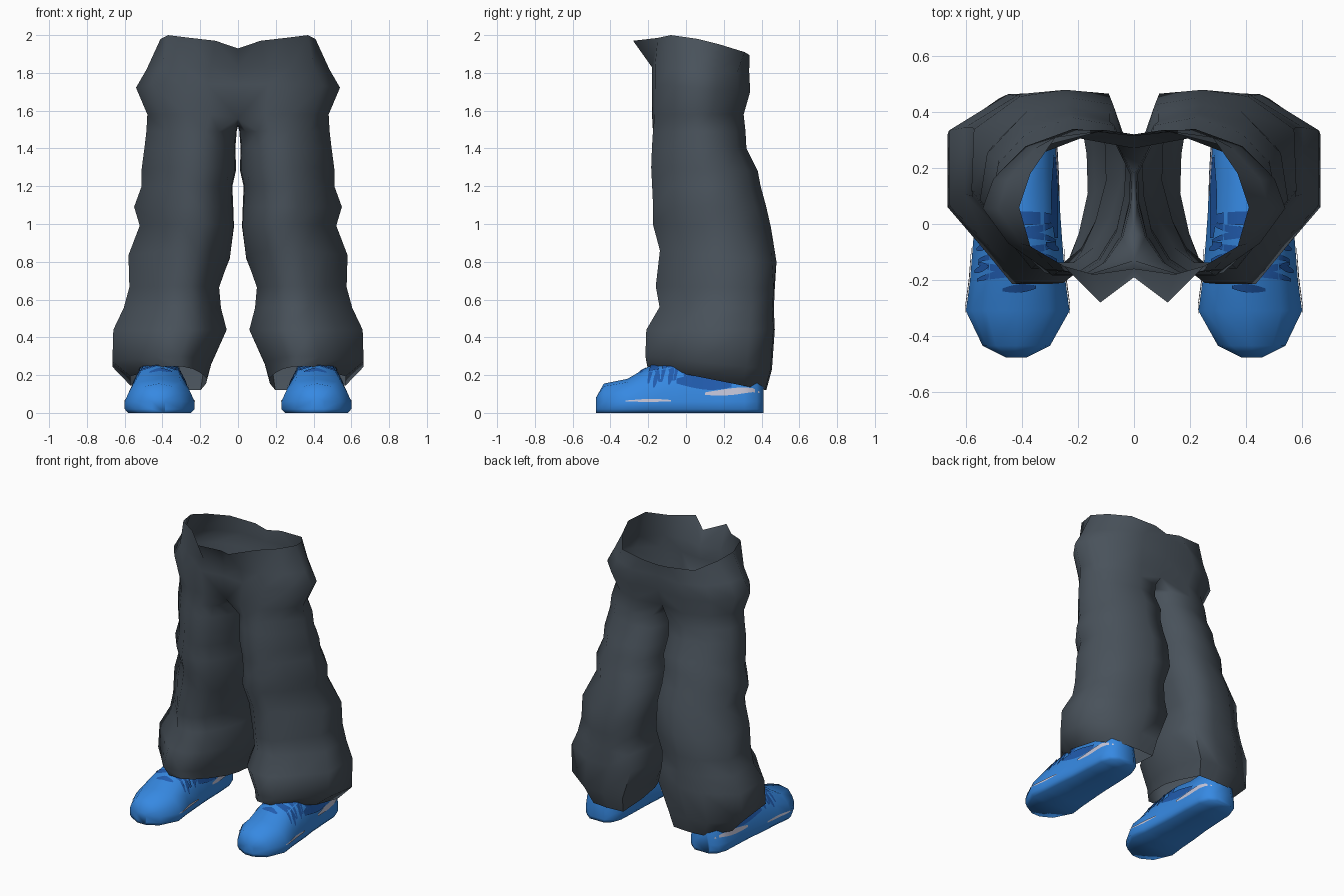
import bpy, math

if "Cube" in bpy.data.objects:
    bpy.data.objects.remove(bpy.data.objects["Cube"])


def material(name, rgb):
    m = bpy.data.materials.new(name)
    m.diffuse_color = (*rgb, 1)
    m.use_nodes = True
    m.node_tree.nodes["Principled BSDF"].inputs["Base Color"].default_value = m.diffuse_color
    return m


CLOTH = material("charcoal cloth", (0.066, 0.084, 0.104))
BLUE = material("bright blue", (0.037, 0.25, 0.76))
NAVY = material("deep blue", (0.015, 0.105, 0.42))
PALE = material("pale grey", (0.55, 0.55, 0.68))


def make(name, verts, faces, mat, angle=60):
    """Mesh object mirrored across x = 0."""
    me = bpy.data.meshes.new(name)
    me.from_pydata(verts, [], faces)
    me.materials.append(mat)
    ob = bpy.data.objects.new(name, me)
    bpy.context.collection.objects.link(ob)
    bpy.context.view_layer.objects.active = ob
    ob.select_set(True)
    bpy.ops.object.shade_smooth_by_angle(angle=math.radians(angle))
    ob.select_set(False)
    mod = ob.modifiers.new("mirror", 'MIRROR')
    mod.merge_threshold = 0.0005
    return ob


def lerp(a, b, t):
    return tuple(p + (q - p) * t for p, q in zip(a, b))


# ---- trousers: closed leg rings, a crotch ring, then open hip arcs ----
# unit cross-sections (inner to outer, front to back) for shin, thigh and hip
SHIN = [(.19, .09), (.32, 0), (.56, 0), (.77, .2), (1, .41), (1, .8), (.65, .99),
        (.36, 1), (.08, .99), (.01, .72), (0, .5), (.08, .27)]
THIGH = [(.2, .09), (.34, .01), (.56, .01), (.78, .19), (1, .44), (.95, .71), (.75, .9),
         (.42, 1), (.12, .95), (0, .72), (.01, .5), (.07, .27)]
HIP = [(0, .04), (.3, 0), (.58, .03), (.83, .21), (1, .45), (.93, .65), (.72, .87),
       (.4, .99), (0, .95)]
# z front, z back, x inner, x outer, y front, y back
LEG_RINGS = [
    (.245, .12, .165, .57, -.205, .425),
    (.30, .23, .14, .665, -.215, .455),
    (.44, .44, .06, .66, -.21, .47),
    (.56, .55, .09, .605, -.14, .465),
    (.67, .66, .10, .575, -.16, .47),
    (.86, .80, .04, .58, -.14, .479),
    (1.00, .98, .02, .52, -.18, .45),
    (1.09, 1.09, .025, .55, -.18, .425),
    (1.20, 1.20, .03, .51, -.185, .395),
    (1.30, 1.28, .01, .51, -.19, .38),
    (1.41, 1.40, .014, .495, -.185, .32),
    (1.49, 1.49, .007, .485, -.18, .315),
]
verts = []
for zf, zb, xi, xo, yf, yb in LEG_RINGS:
    t = max(0, min(1, (zf - .75) / .35))
    for p, q in zip(SHIN, THIGH):
        u, v = lerp(p, q, t)
        verts.append((xi + (xo - xi) * u, yf + (yb - yf) * v, zf + (zb - zf) * v))
# crotch ring, with its inner edge on the centre line
verts += [(.48 * u, -.18 + .49 * v, 1.58) for u, v in HIP]
verts[-9] = (0, -.13, 1.56)
verts[-1] = (0, .27, 1.58)
verts += [(0, .18, 1.54), (0, .08, 1.52), (0, -.03, 1.53)]
faces = []
for r in range(len(LEG_RINGS)):
    for i in range(12):
        j = (i + 1) % 12
        a, b = r * 12, r * 12 + 12
        faces.append((a + i, a + j, b + j, b + i))
# hips and flared waist rim
prev = len(LEG_RINGS) * 12
arcs = [[(xo * u, yf + (yb - yf) * v, zf + (zb - zf) * v) for u, v in HIP]
        for zf, zb, xo, yf, yb in ((1.74, 1.70, .54, -.18, .345), (1.83, 1.80, .485, -.18, .34))]
arcs.append([(0, -.19, 1.93), (.12, -.28, 1.97), (.25, -.15, 1.985), (.37, -.08, 2.0),
             (.41, .06, 1.98), (.37, .18, 1.95), (.28, .31, 1.91), (.1, .335, 1.895), (0, .32, 1.88)])
for arc in arcs:
    base = len(verts)
    verts += arc
    faces += [(prev + i, prev + i + 1, base + i + 1, base + i) for i in range(8)]
    prev = base
make("trousers", verts, faces, CLOTH, 75)

# ---- shoes: sections along y as (y, centre x, half width, top z) ----
SECTIONS = [(-.477, .42, .035, .08), (-.435, .42, .12, .155), (-.31, .415, .185, .18),
            (-.2, .415, .17, .245), (-.05, .415, .158, .28), (.05, .412, .148, .29),
            (.18, .41, .142, .27), (.31, .41, .135, .28), (.375, .41, .11, .26), (.41, .41, .06, .16)]
# side fraction and height: first three are the sole, the rest scale with the upper
HALF = [(.9, 0, 0), (1, .02, 0), (1, .06, 0), (.88, .06, .42), (.6, .06, .85)]
PROFILE = HALF + [(0, .06, 1)] + [(-a, b, c) for a, b, c in reversed(HALF)]


def shoe_point(y, s, lift=0):
    """Point on the shoe at length y and profile position s (0 outer sole, 10 inner sole)."""
    k = 0
    while k < len(SECTIONS) - 2 and SECTIONS[k + 1][0] < y:
        k += 1
    A, B = SECTIONS[k], SECTIONS[k + 1]
    _, cx, w, top = lerp(A, B, (y - A[0]) / (B[0] - A[0]))
    i = min(int(s), len(PROFILE) - 2)
    a, b, c = lerp(PROFILE[i], PROFILE[i + 1], s - i)
    side = max(-1, min(1, a * 1.6))
    return (cx + a * w + side * lift, y, b + c * (top - .06) + lift * (1 - abs(side) * .5))


n = len(PROFILE)
verts = [shoe_point(sec[0], s) for sec in SECTIONS for s in range(n)]
faces = [tuple(range(n)), tuple(reversed(range(len(verts) - n, len(verts))))]
for r in range(len(SECTIONS) - 1):
    for i in range(n):
        j = (i + 1) % n
        faces.append((r * n + i, r * n + n + i, r * n + n + j, r * n + j))
make("shoe", verts, faces, BLUE, 100)


def patch(name, a, b, width, mat, steps=8):
    """Thin painted strip on the shoe from a to b, each (y, s); width is (dy, ds)."""
    vs, fs = [], []
    for k in range(steps + 1):
        y, s = lerp(a, b, k / steps)
        taper = .35 + .65 * math.sin(math.pi * k / steps)
        for side in (-1, 1):
            vs.append(shoe_point(y + side * width[0] * taper, s + side * width[1] * taper, .005))
    for k in range(steps):
        quad = (2 * k, 2 * k + 1, 2 * k + 3, 2 * k + 2)
        p, q, r = (vs[quad[m]] for m in (0, 1, 3))
        # keep each strip facing away from the shoe
        e, f = [q[m] - p[m] for m in range(3)], [r[m] - p[m] for m in range(3)]
        nx, nz = e[1] * f[2] - e[2] * f[1], e[0] * f[1] - e[1] * f[0]
        out = nx * (p[0] - .41) + nz * (p[2] - .05)
        fs.append(quad if out > 0 else quad[::-1])
    make(name, vs, fs, mat)


# crossed laces on the tongue
for y in (-.2, -.13, -.06):
    patch("lace", (y, 3.2), (y + .06, 6.8), (.015, 0), NAVY)
    patch("lace", (y + .06, 3.2), (y, 6.8), (.015, 0), NAVY)
patch("lace_knot", (-.235, 4.5), (-.225, 5.6), (.015, 0), NAVY)
patch("collar_band", (.02, 2.8), (.02, 7.2), (.025, 0), NAVY)
# side panels and pale sole stripes on both flanks
for f in (lambda s: s, lambda s: 10 - s):
    patch("lace_end", (-.17, f(2.9)), (-.15, f(4)), (.012, 0), NAVY)
    patch("lace_end", (-.09, f(3.0)), (-.07, f(4)), (.014, 0), NAVY)
    patch("side_panel", (-.05, f(3.15)), (.24, f(2.95)), (0, .4), NAVY)
    patch("sole_stripe", (-.32, f(2.02)), (-.08, f(2.02)), (0, .13), PALE)
    patch("heel_stripe", (.1, f(2.42)), (.39, f(2.7)), (0, .2), PALE)
